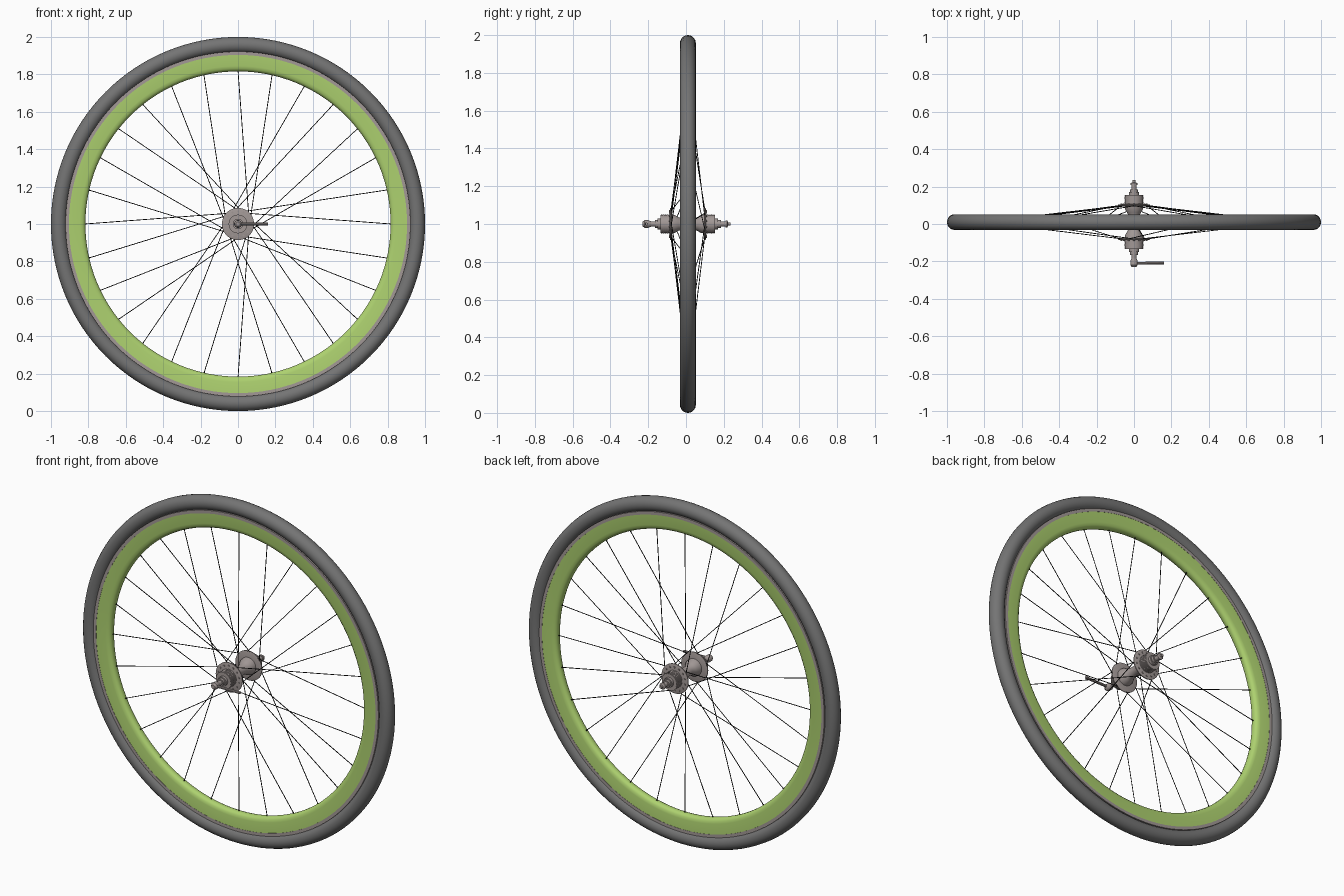
import bpy
import math
from mathutils import Vector

if "Cube" in bpy.data.objects:
    bpy.data.objects.remove(bpy.data.objects["Cube"], do_unlink=True)

AXLE_Z, MID_Y = 1.0, 0.01
SPOKES = 28


def material(name, rgb):
    m = bpy.data.materials.new(name)
    m.use_nodes = True
    m.diffuse_color = (*rgb, 1)
    m.node_tree.nodes["Principled BSDF"].inputs["Base Color"].default_value = (*rgb, 1)
    return m


RUBBER = material("dark rubber", (0.175, 0.175, 0.175))
GREEN = material("lime green", (0.42, 0.64, 0.16))
METAL = material("warm grey metal", (0.36, 0.315, 0.305))
BLACK = material("black steel", (0.008, 0.008, 0.008))


def make(name, verts, faces, mat):
    me = bpy.data.meshes.new(name)
    me.from_pydata(verts, [], faces)
    me.materials.append(mat)
    ob = bpy.data.objects.new(name, me)
    bpy.context.collection.objects.link(ob)
    bpy.ops.object.select_all(action='DESELECT')
    ob.select_set(True)
    bpy.context.view_layer.objects.active = ob
    bpy.ops.object.mode_set(mode='EDIT')
    bpy.ops.mesh.select_all(action='SELECT')
    bpy.ops.mesh.normals_make_consistent(inside=False)
    bpy.ops.object.mode_set(mode='OBJECT')
    bpy.ops.object.shade_smooth_by_angle(angle=math.radians(35))
    return ob


def lathe(name, profile, mat, steps=48, closed=True):
    """Spin (radius, y) points round the axle; open profiles get end caps."""
    n = len(profile)
    verts = []
    for s in range(steps):
        a = math.tau * s / steps
        verts += [(r * math.sin(a), y, AXLE_Z + r * math.cos(a)) for r, y in profile]
    faces = []
    for s in range(steps):
        t = (s + 1) % steps
        for k in range(n if closed else n - 1):
            j = (k + 1) % n
            faces.append((s * n + k, s * n + j, t * n + j, t * n + k))
    if not closed:
        for k in (0, n - 1):
            faces.append([s * n + k for s in range(steps)])
    return make(name, verts, faces, mat)


def rod_mesh(verts, faces, a, b, radius, sides):
    """Append a straight capped rod from a to b."""
    d = (b - a).normalized()
    u = d.orthogonal().normalized()
    v = d.cross(u)
    base = len(verts)
    for p in (a, b):
        for k in range(sides):
            t = math.tau * k / sides
            verts.append(p + radius * (u * math.cos(t) + v * math.sin(t)))
    for k in range(sides):
        j = (k + 1) % sides
        faces.append((base + k, base + j, base + sides + j, base + sides + k))
    faces.append([base + k for k in range(sides)])
    faces.append([base + sides + k for k in range(sides)])


def rods(name, segments, radius, mat, sides=6):
    verts, faces = [], []
    for a, b in segments:
        rod_mesh(verts, faces, a, b, radius, sides)
    return make(name, verts, faces, mat)


def polar(r, angle, y):
    return Vector((r * math.sin(angle), y, AXLE_Z + r * math.cos(angle)))


# Tyre
lathe("tyre", [(0.958 + 0.042 * math.cos(math.tau * k / 20),
                MID_Y + 0.042 * math.sin(math.tau * k / 20)) for k in range(20)],
      RUBBER, 128)

# Deep flat-sided rim, mirrored across the wheel plane, and its bead edge
half = [(0.908, 0.029), (0.845, 0.027), (0.83, 0.024), (0.82, 0.016), (0.816, 0.006)]
lathe("rim", [(r, MID_Y + y) for r, y in half]
      + [(r, MID_Y - y) for r, y in reversed(half)], GREEN, 128)
lathe("rim_bead", [(r, MID_Y + y) for r, y in
                   ((0.922, 0.03), (0.904, 0.03), (0.904, -0.03), (0.922, -0.03))],
      METAL, 128)

# Spokes and nipples: alternate sides, alternate crossing direction
FLANGE_Y = (-0.08, 0.1)
spokes, nipples = [], []
for i in range(SPOKES):
    a = math.tau * i / SPOKES
    lean = math.radians(50) * (-1 if (i // 2) % 2 else 1)
    hub = polar(0.075, a + lean, FLANGE_Y[i % 2])
    end = polar(0.82, a, MID_Y)
    spokes.append((hub, end))
    nipples.append((end, end.lerp(hub, 0.012)))
rods("spokes", spokes, 0.0022, BLACK)
rods("spoke_nipples", nipples, 0.0035, BLACK)

# Hub shell with bell-shaped ends
lathe("hub_shell", [(0.05, -0.085), (0.048, -0.06), (0.036, -0.04), (0.028, -0.02),
                    (0.028, 0.04), (0.036, 0.06), (0.048, 0.08), (0.05, 0.105)],
      METAL, 32, False)

# Each end: spoke flange, finely grooved carrier, spacer and locknut
for name, y0, s in (("front", FLANGE_Y[0], -1), ("back", FLANGE_Y[1], 1)):
    lathe(name + "_flange", [(r, y0 + s * d) for r, d in
          ((0.04, -0.006), (0.08, -0.004), (0.086, -0.002), (0.086, 0.003),
           (0.08, 0.005), (0.04, 0.007))], METAL, 40, False)
    ridges = []
    for k in range(7):
        d = 0.005 + k * 0.007
        ridges += [(0.05, y0 + s * d), (0.05, y0 + s * (d + 0.005)),
                   (0.0475, y0 + s * (d + 0.005)), (0.0475, y0 + s * (d + 0.007))]
    lathe(name + "_carrier", ridges, METAL, 32, False)
    lathe(name + "_spacer", [(r, y0 + s * d) for r, d in
          ((0.028, 0.05), (0.028, 0.07), (0.021, 0.07), (0.021, 0.085),
           (0.014, 0.085), (0.014, 0.108))], METAL, 24, False)
    # Rivet heads round the flange
    rods(name + "_rivets", [(polar(0.068, math.tau * k / 14, y0),
                             polar(0.068, math.tau * k / 14, y0 + s * 0.01))
                            for k in range(14)], 0.005, METAL, 8)

# Axle skewer, end nut and quick release lever
rods("axle", [(Vector((0, -0.215, AXLE_Z)), Vector((0, 0.235, AXLE_Z)))], 0.008, METAL, 16)
lathe("axle_nut", [(0.010, 0.207), (0.019, 0.209), (0.019, 0.218), (0.010, 0.223)],
      METAL, 12, False)
lathe("lever_cam", [(0.014, -0.185), (0.02, -0.198), (0.02, -0.219),
                    (0.012, -0.23)], METAL, 20, False)
rods("lever", [(Vector((0, -0.21, AXLE_Z)), Vector((0.16, -0.208, AXLE_Z)))],
     0.0075, METAL, 10)
